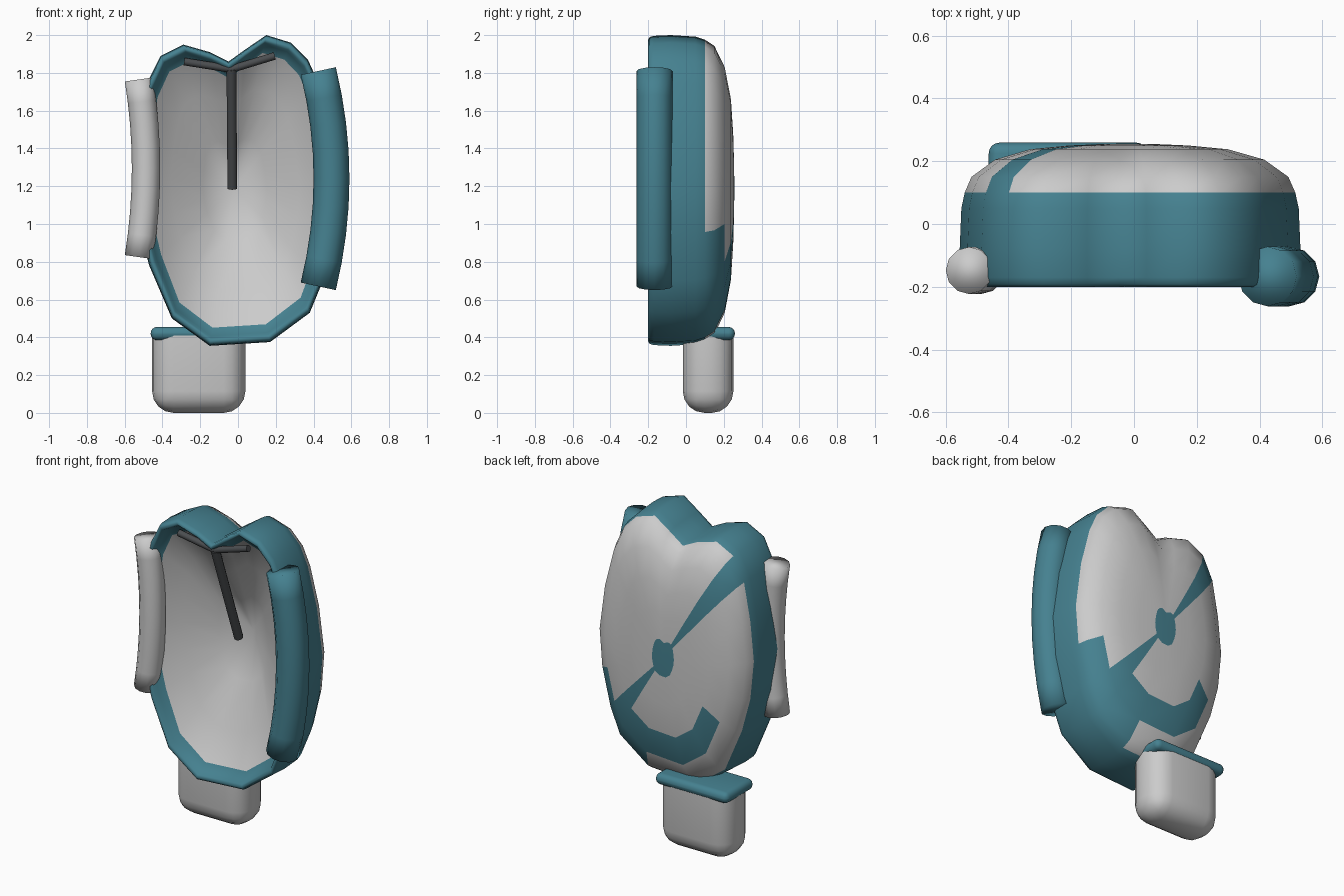
import bpy, bmesh, math
from mathutils import Vector

if "Cube" in bpy.data.objects:
    bpy.data.objects.remove(bpy.data.objects["Cube"])


def material(name, col):
    m = bpy.data.materials.new(name)
    m.diffuse_color = (*col, 1)
    m.use_nodes = True
    m.node_tree.nodes["Principled BSDF"].inputs["Base Color"].default_value = m.diffuse_color
    return m


TEAL = material("teal", (0.06, 0.22, 0.28))
DARK = material("dark_grey", (0.07, 0.075, 0.08))
GREY = material("light_grey", (0.56, 0.56, 0.56))


def finish(name, bm, mats, smooth=50):
    bmesh.ops.recalc_face_normals(bm, faces=bm.faces)
    me = bpy.data.meshes.new(name)
    bm.to_mesh(me)
    bm.free()
    ob = bpy.data.objects.new(name, me)
    bpy.context.collection.objects.link(ob)
    for m in mats:
        me.materials.append(m)
    bpy.ops.object.select_all(action='DESELECT')
    ob.select_set(True)
    bpy.context.view_layer.objects.active = ob
    bpy.ops.object.shade_smooth_by_angle(angle=math.radians(smooth))
    return ob


def tube(name, pts, r, mat, sides=12, up=Vector((0, 1, 0)), smooth=50):
    """Sweep a round section along a path lying in a plane with normal `up`."""
    pts = [Vector(p) for p in pts]
    bm = bmesh.new()
    rings = []
    for i, p in enumerate(pts):
        t = (pts[min(i + 1, len(pts) - 1)] - pts[max(i - 1, 0)]).normalized()
        u = t.cross(up).normalized()
        v = t.cross(u)
        rings.append([bm.verts.new(p + r * (u * math.cos(k) + v * math.sin(k)))
                      for k in (2 * math.pi * j / sides for j in range(sides))])
    for A, B in zip(rings, rings[1:]):
        for j in range(sides):
            k = (j + 1) % sides
            bm.faces.new((A[j], A[k], B[k], B[j]))
    bm.faces.new(rings[0])
    bm.faces.new(rings[-1])
    return finish(name, bm, [mat], smooth)


# Heart-topped shell: outline swept from the dish centre, over the rim, to the back
outline = [(-.05, 1.86), (.04, 1.925), (.15, 2.0), (.28, 1.96), (.37, 1.87), (.425, 1.75),
           (.49, 1.5), (.53, 1.2), (.51, .95), (.45, .7), (.38, .53), (.17, .375),
           (-.15, .355), (-.35, .5), (-.47, .78), (-.53, 1.0), (-.555, 1.25),
           (-.53, 1.5), (-.485, 1.74), (-.41, 1.89), (-.29, 1.95), (-.15, 1.91)]
centre = Vector((-.02, 1.19))
# (scale, inset, y)
rings = [(.35, .02, .075), (.7, .04, -.04), (.95, .055, -.13), (1, .052, -.165),
         (1, .04, -.19), (1, .024, -.2), (1, .01, -.192), (1, .004, -.17),
         (1, 0, -.08), (.99, 0, .05), (.97, 0, .1),
         (.93, 0, .15), (.79, 0, .205), (.58, 0, .238), (.35, 0, .25), (.14, 0, .255)]
bm = bmesh.new()
grid = []
for s, inset, y in rings:
    row = []
    for p in outline:
        d = Vector(p) - centre
        q = centre + d * s - d.normalized() * inset
        row.append(bm.verts.new((q.x, y, q.y)))
    grid.append(row)
N = len(outline)
streak = {9, 18}           # diagonal stripe across the back
for i in range(len(rings) - 1):
    for j in range(N):
        k = (j + 1) % N
        f = bm.faces.new((grid[i][j], grid[i][k], grid[i + 1][k], grid[i + 1][j]))
        teal = 2 <= i <= 9 or (i > 9 and j in streak)
        teal = teal or (i in (10, 11) and j in (8, 10)) or (i == 12 and 9 <= j <= 13)
        f.material_index = 1 if teal else 0
for row, y, m in ((grid[0], .18, 0), (grid[-1], .256, 1)):
    c = bm.verts.new((centre.x, y, centre.y))
    for j in range(N):
        bm.faces.new((row[j], row[(j + 1) % N], c)).material_index = m
finish("shell", bm, [GREY, TEAL], 80)


# Curved side bars
def bar(name, x_end, x_mid, y, z0, z1, r, mat):
    pts = []
    for t in (-1, -.75, -.5, -.25, 0, .25, .5, .75, 1):
        pts.append((x_mid + (x_end - x_mid) * t * t, y, (z0 + z1) / 2 + (z1 - z0) / 2 * t))
    tube(name, pts, r, mat, smooth=180)


bar("right_bar", .425, .495, -.167, .67, 1.81, .095, TEAL)
bar("left_bar", -.525, -.487, -.148, .825, 1.765, .075, GREY)

# Forked rod inside the dish
joint = (-.035, -.175, 1.82)
tube("long_rod", [joint, (-.03, .05, 1.19)], .027, DARK, 10, up=Vector((1, 0, 0)))
tube("left_rod", [joint, (-.285, -.175, 1.86)], .02, DARK, 10)
tube("right_rod", [joint, (.195, -.175, 1.89)], .02, DARK, 10)


# Rounded foot with a teal slab on top
def rounded_box(name, mid, size, radius, mat, keep_top):
    bm = bmesh.new()
    bmesh.ops.create_cube(bm, size=1)
    for v in bm.verts:
        v.co = Vector(mid) + Vector([a * b for a, b in zip(v.co, size)])
    edges = [e for e in bm.edges
             if not keep_top or min(v.co.z for v in e.verts) < mid[2]]
    bmesh.ops.bevel(bm, geom=edges, offset=radius, segments=4, profile=.5, affect='EDGES')
    finish(name, bm, [mat])


rounded_box("foot", (-.208, .117, .21), (.494, .268, .42), .115, GREY, True)
rounded_box("foot_collar", (-.21, .12, .42), (.505, .278, .07), .034, TEAL, False)
